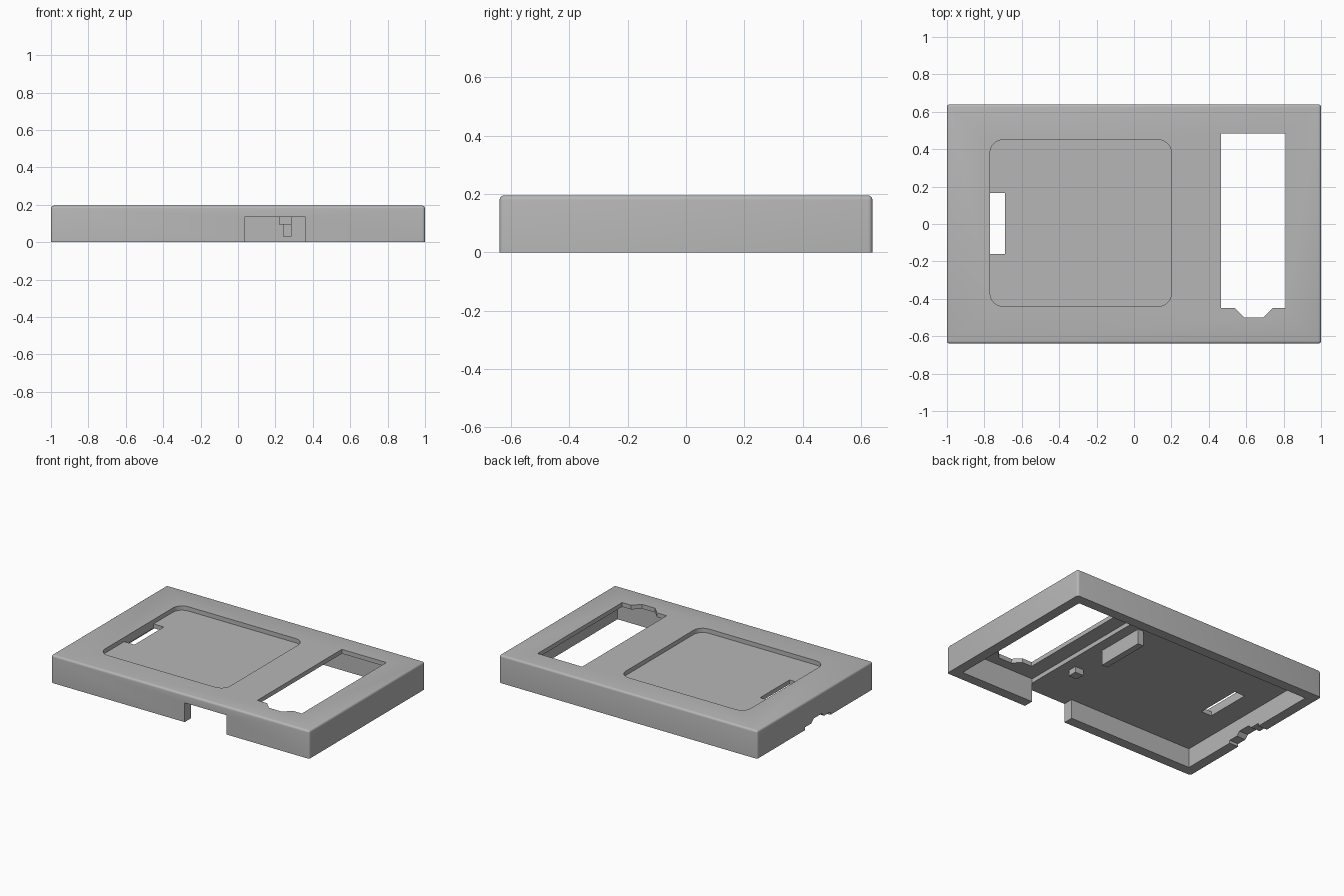
import bpy, bmesh, math

if "Cube" in bpy.data.objects:
    bpy.data.objects.remove(bpy.data.objects["Cube"], do_unlink=True)

GREY = (0.47, 0.47, 0.47, 1)
mat = bpy.data.materials.new("plain grey")
mat.use_nodes = True
mat.diffuse_color = GREY
mat.node_tree.nodes["Principled BSDF"].inputs["Base Color"].default_value = GREY

TOP, HALF_Y, WALL = 0.195, 0.64, 0.07
LOW_CEILING, HIGH_CEILING = 0.135, 0.165
STEP_X = 0.36


def prism(name, points, start, end, axis="z"):
    """Extrude an outline along z (points are x, y) or along x (points are y, z)."""
    place = (lambda a, b, t: (a, b, t)) if axis == "z" else (lambda a, b, t: (t, a, b))
    bm = bmesh.new()
    face = bm.faces.new([bm.verts.new(place(a, b, start)) for a, b in points])
    moved = bmesh.ops.extrude_face_region(bm, geom=[face])["geom"]
    shift = place(0, 0, end - start)
    bmesh.ops.translate(bm, vec=shift, verts=[v for v in moved if isinstance(v, bmesh.types.BMVert)])
    bmesh.ops.recalc_face_normals(bm, faces=bm.faces)
    mesh = bpy.data.meshes.new(name)
    bm.to_mesh(mesh)
    bm.free()
    mesh.materials.append(mat)
    obj = bpy.data.objects.new(name, mesh)
    bpy.context.collection.objects.link(obj)
    return obj


def box(name, x, y, z):
    outline = [(x[0], y[0]), (x[1], y[0]), (x[1], y[1]), (x[0], y[1])]
    return prism(name, outline, *z)


def rounded(x, y, r, steps=6):
    """Outline of a rectangle with round corners."""
    corners = [(x[1] - r, y[1] - r), (x[0] + r, y[1] - r), (x[0] + r, y[0] + r), (x[1] - r, y[0] + r)]
    points = []
    for quarter, (cx, cy) in enumerate(corners):
        for i in range(steps + 1):
            a = math.pi / 2 * (quarter + i / steps)
            points.append((cx + r * math.cos(a), cy + r * math.sin(a)))
    return points


def apply(obj, mod):
    bpy.context.view_layer.objects.active = obj
    bpy.ops.object.modifier_apply(modifier=mod.name)


def cut(obj, cutter):
    mod = obj.modifiers.new("cut", "BOOLEAN")
    mod.operation, mod.solver, mod.object = "DIFFERENCE", "EXACT", cutter
    apply(obj, mod)
    bpy.data.objects.remove(cutter, do_unlink=True)


# Outer shell with softened top and corner edges
case = box("case_shell", (-1, 1), (-HALF_Y, HALF_Y), (0, TOP))
bm = bmesh.new()
bm.from_mesh(case.data)
edges = [e for e in bm.edges if max(v.co.z for v in e.verts) > 0.1]
bmesh.ops.bevel(bm, geom=edges, offset=0.015, segments=4, profile=0.5, affect="EDGES")
bm.to_mesh(case.data)
bm.free()

# Hollow underside, with a thinner lid around the window
inner_x, inner_y = 1 - WALL, HALF_Y - WALL
cut(case, box("hollow", (-inner_x, inner_x), (-inner_y, inner_y), (-0.1, LOW_CEILING)))
cut(case, box("hollow_step", (STEP_X, inner_x), (-inner_y, inner_y), (0.05, HIGH_CEILING)))

# Shallow rounded recess on top, and its cable slot
cut(case, prism("recess", rounded((-0.77, 0.2), (-0.44, 0.45), 0.07), HIGH_CEILING, 0.3))
cut(case, box("slot", (-0.77, -0.69), (-0.16, 0.165), (0.1, 0.3)))

# Window with a small tapered bay at the front
window = [(0.465, 0.485), (0.465, -0.45), (0.54, -0.45), (0.59, -0.5),
          (0.69, -0.5), (0.74, -0.45), (0.81, -0.45), (0.81, 0.485)]
cut(case, prism("window", window, 0.1, 0.3))

# Cable opening in the front wall
cut(case, box("front_opening", (0.035, STEP_X), (-0.8, -0.5), (-0.1, LOW_CEILING)))

# Stepped connector opening in the right wall
plug = [(-0.17, -0.1), (-0.17, 0.02), (-0.1, 0.02), (-0.075, 0.045),
        (0.015, 0.045), (0.04, 0.02), (0.11, 0.02), (0.11, -0.1)]
cut(case, prism("plug_opening", plug, -1.2, -0.85, "x"))

# Peg and rib hanging from the ceiling
box("locating_peg", (0.22, 0.285), (-0.3, -0.235), (0.095, LOW_CEILING + 0.01))
box("support_rib", (0.24, 0.285), (0.025, 0.38), (0.03, LOW_CEILING + 0.01))

# Smooth the rounded edges, keep the rest sharp
bpy.ops.object.select_all(action="DESELECT")
case.select_set(True)
bpy.context.view_layer.objects.active = case
bpy.ops.object.shade_smooth_by_angle(angle=math.radians(30))
